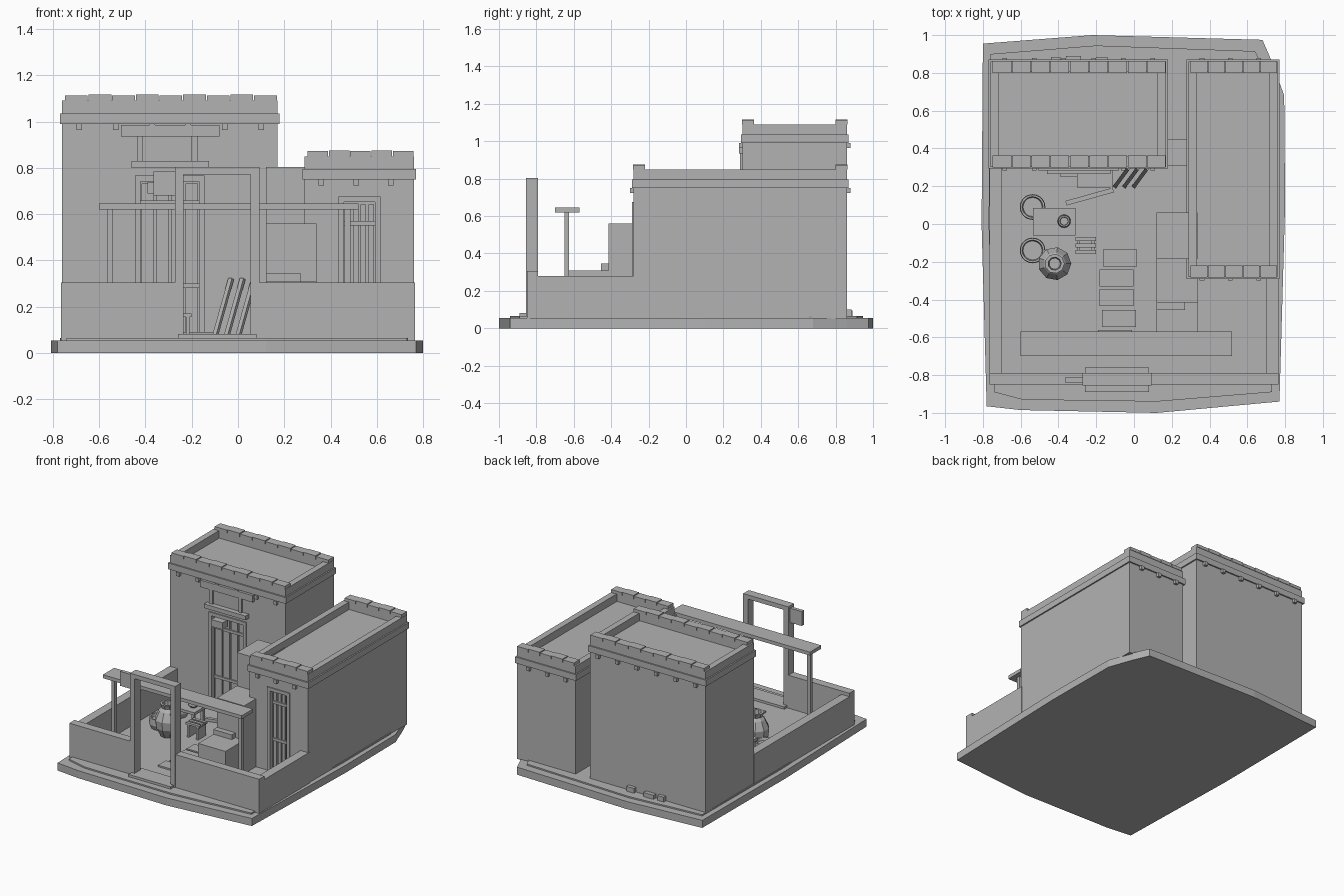
import bpy, bmesh, math
from mathutils import Vector

clay = bpy.data.materials.new("clay_grey")
clay.diffuse_color = (0.45, 0.45, 0.45, 1)


def finish(name, bm):
    bmesh.ops.recalc_face_normals(bm, faces=bm.faces)
    me = bpy.data.meshes.new(name)
    bm.to_mesh(me)
    bm.free()
    me.materials.append(clay)
    ob = bpy.data.objects.new(name, me)
    bpy.context.collection.objects.link(ob)
    return ob


def add_box(bm, x0, x1, y0, y1, z0, z1):
    vs = bmesh.ops.create_cube(bm, size=1)["verts"]
    for v in vs:
        v.co = Vector(((x0 + x1) / 2 + v.co.x * (x1 - x0),
                       (y0 + y1) / 2 + v.co.y * (y1 - y0),
                       (z0 + z1) / 2 + v.co.z * (z1 - z0)))


def boxes(name, *items):
    bm = bmesh.new()
    for b in items:
        add_box(bm, *b)
    return finish(name, bm)


def slab(name, outline, z0, z1):
    bm = bmesh.new()
    f = bm.faces.new([bm.verts.new((x, y, z0)) for x, y in outline])
    top = bmesh.ops.extrude_face_region(bm, geom=[f])["geom"]
    for v in top:
        if isinstance(v, bmesh.types.BMVert):
            v.co.z = z1
    return finish(name, bm)


def lathe(name, x, y, profile, sides):
    bm = bmesh.new()
    rings = []
    for r, z in profile:
        rings.append([bm.verts.new((x + r * math.cos(a * math.tau / sides),
                                    y + r * math.sin(a * math.tau / sides), z))
                      for a in range(sides)])
    for a, b in zip(rings, rings[1:]):
        for i in range(sides):
            j = (i + 1) % sides
            bm.faces.new((a[i], a[j], b[j], b[i]))
    bm.faces.new(rings[0])
    bm.faces.new(rings[-1])
    return finish(name, bm)


def stick(name, a, b, w, h):
    a, b = Vector(a), Vector(b)
    d = b - a
    ob = boxes(name, (-d.length / 2, d.length / 2, -w / 2, w / 2, -h / 2, h / 2))
    ob.location = (a + b) / 2
    ob.rotation_euler = d.to_track_quat('X', 'Z').to_euler()


# Ground slab and thin upper layer
slab("ground_slab", [(-0.8, 0.955), (-0.22, 1.0), (0.68, 0.975), (0.73, 0.86),
                     (0.795, 0.68), (0.8, 0.1), (0.77, -0.94), (0.12, -1.0),
                     (-0.6, -0.985), (-0.78, -0.965), (-0.807, 0)], 0, 0.055)
slab("floor_layer", [(-0.76, 0.9), (-0.2, 0.945), (0.64, 0.915), (0.67, 0.86),
                     (0.765, 0.66), (0.765, 0.1), (0.73, -0.89), (0.12, -0.94),
                     (-0.59, -0.93), (-0.74, -0.89), (-0.77, 0)], 0.05, 0.065)


# House block with recessed door, roof band, parapet, cap stones and beam ends
def house(name, x0, x1, y0, y1, zb, caps, pegs, door):
    d0, d1, dz = door
    body = boxes(name + "_body", (x0, x1, y0, y1, 0.05, zb))
    cut = boxes(name + "_door_cutter", (d0, d1, y0 - 0.1, y0 + 0.05, 0.07, dz))
    mod = body.modifiers.new("door", 'BOOLEAN')
    mod.operation, mod.object, mod.solver = 'DIFFERENCE', cut, 'EXACT'
    bpy.context.view_layer.objects.active = body
    bpy.ops.object.modifier_apply(modifier=mod.name)
    bpy.data.objects.remove(cut)
    boxes(name + "_band", (x0 - 0.01, x1 + 0.01, y0 - 0.01, y1 + 0.01, zb, zb + 0.045))
    z0, z1 = zb + 0.04, zb + 0.1
    boxes(name + "_parapet",
          (x0, x0 + 0.045, y0, y1, z0, z1), (x1 - 0.045, x1, y0, y1, z0, z1),
          (x0, x1, y0, y0 + 0.055, z0, z1), (x0, x1, y1 - 0.055, y1, z0, z1))
    step = (x1 - x0 - 0.01) / caps
    stones, ends = [], []
    for i in range(caps):
        a = x0 + 0.01 + i * step
        for y in (y0 - 0.003, y1 - 0.06):
            stones.append((a + 0.002, a + step - 0.002, y, y + 0.063,
                           z1, z1 + 0.022 + 0.004 * (i % 2)))
    for x in pegs:
        for y in (y0 - 0.02, y1 - 0.01):
            ends.append((x - 0.012, x + 0.012, y, y + 0.03, zb - 0.026, zb + 0.001))
    boxes(name + "_cap_stones", *stones)
    boxes(name + "_beam_ends", *ends)
    # Door frame and vertical slats
    w = 0.018
    boxes(name + "_door_frame",
          (d0 - 0.006, d0 + w, y0 - 0.008, y0 + 0.03, 0.065, dz),
          (d1 - w, d1 + 0.006, y0 - 0.008, y0 + 0.03, 0.065, dz),
          (d0 - 0.006, d1 + 0.006, y0 - 0.008, y0 + 0.03, dz - w, dz + 0.006))
    n = 4
    gap = (d1 - d0 - 2 * w) / n
    boxes(name + "_door_slats",
          *[(d0 + w + i * gap + 0.005, d0 + w + (i + 1) * gap - 0.005,
             y0 + 0.03, y0 + 0.055, 0.07, dz - w - 0.01) for i in range(n)],
          (d0 + w, d1 - w, y0 + 0.022, y0 + 0.035, 0.28, 0.3),
          (d0 + w, d1 - w, y0 + 0.022, y0 + 0.035, dz - 0.12, dz - 0.1))


house("tall_house", -0.76, 0.17, 0.303, 0.86, 0.99, 9,
      [-0.685 + 0.157 * i for i in range(6)], (-0.44, -0.15, 0.76))
house("long_house", 0.288, 0.76, -0.28, 0.86, 0.75, 5, [0.36, 0.51, 0.66],
      (0.44, 0.61, 0.67))

# Upper window of the tall house
boxes("window_lintel", (-0.505, -0.08, 0.283, 0.31, 0.935, 0.985))
boxes("window_sill", (-0.46, -0.125, 0.265, 0.31, 0.8, 0.83))
boxes("window_posts", (-0.435, -0.41, 0.29, 0.31, 0.83, 0.935),
      (-0.2, -0.175, 0.29, 0.31, 0.83, 0.935))
boxes("wall_lamp", (-0.39, -0.3, 0.25, 0.31, 0.69, 0.74))

# Courtyard walls
boxes("front_wall", (-0.765, -0.26, -0.85, -0.79, 0.05, 0.305),
      (0.08, 0.765, -0.85, -0.79, 0.05, 0.305))
boxes("side_walls", (-0.765, -0.7, -0.79, 0.31, 0.05, 0.28),
      (0.7, 0.765, -0.79, -0.27, 0.05, 0.28))
boxes("gap_wall", (0.16, 0.295, 0.31, 0.45, 0.05, 0.45))

# Gate with sill and hanging sign
boxes("gate", (-0.272, -0.235, -0.855, -0.79, 0.05, 0.8),
      (0.055, 0.092, -0.855, -0.79, 0.05, 0.8),
      (-0.272, 0.092, -0.855, -0.79, 0.772, 0.803))
boxes("gate_sill", (-0.26, 0.08, -0.89, -0.76, 0.05, 0.082))
boxes("sign_board", (-0.365, -0.27, -0.838, -0.812, 0.68, 0.785))

# Shade beam on posts
boxes("shade_beam", (-0.6, 0.52, -0.7, -0.57, 0.62, 0.645))
boxes("shade_posts", (-0.565, -0.54, -0.65, -0.625, 0.06, 0.62),
      (0.46, 0.485, -0.65, -0.625, 0.06, 0.62))

# Block stairs up to the long house roof
boxes("block_stairs", (0.12, 0.34, -0.63, -0.41, 0.05, 0.31),
      (0.12, 0.27, -0.455, -0.41, 0.3, 0.345),
      (0.12, 0.34, -0.415, -0.18, 0.05, 0.56),
      (0.12, 0.335, -0.185, 0.06, 0.05, 0.803))

# Stepping stones and door step
boxes("stepping_stones", *[(x, x + 0.18, y - 0.045, y + 0.045, 0.06, 0.076)
                           for x, y in ((-0.165, -0.18), (-0.183, -0.285),
                                        (-0.183, -0.39), (-0.17, -0.5), (-0.19, -0.605))])
boxes("door_step", (-0.3, -0.11, 0.19, 0.31, 0.06, 0.09))

# Table, cup, small bench
boxes("table", (-0.535, -0.31, -0.06, 0.085, 0.18, 0.2),
      *[(x, x + 0.02, y, y + 0.02, 0.06, 0.18)
        for x in (-0.525, -0.34) for y in (-0.05, 0.055)])
lathe("cup", -0.37, 0.015, [(0.022, 0.2), (0.035, 0.215), (0.03, 0.25), (0.022, 0.25),
                            (0.02, 0.21)], 16)
boxes("small_bench", *[(-0.31, -0.2, y, y + 0.022, 0.155, 0.17)
                       for y in (-0.09, -0.125, -0.16)],
      (-0.3, -0.285, -0.16, -0.07, 0.06, 0.155), (-0.225, -0.21, -0.16, -0.07, 0.06, 0.155))

# Round baskets and faceted pot
for y in (0.09, -0.14):
    lathe("basket", -0.537, y, [(0.05, 0.06), (0.068, 0.1), (0.065, 0.145),
                                (0.055, 0.145), (0.05, 0.125)], 20)
lathe("faceted_pot", -0.42, -0.21, [(0.045, 0.06), (0.082, 0.13), (0.088, 0.19), (0.06, 0.25),
                                    (0.042, 0.27), (0.052, 0.3), (0.035, 0.3), (0.03, 0.26)], 9)

# Loose planks and leaning sticks by the tall house
stick("loose_plank", (-0.36, 0.11, 0.08), (-0.11, 0.18, 0.08), 0.025, 0.02)
for i in range(3):
    stick("leaning_stick", (-0.1 + 0.05 * i, 0.2, 0.07),
          (-0.03 + 0.05 * i, 0.295, 0.32), 0.02, 0.015)

# Small rubble behind the tall house
boxes("rear_rubble", (-0.44, -0.39, 0.85, 0.885, 0.06, 0.1),
      (-0.36, -0.28, 0.85, 0.89, 0.06, 0.095), (-0.2, -0.14, 0.85, 0.885, 0.06, 0.1))
